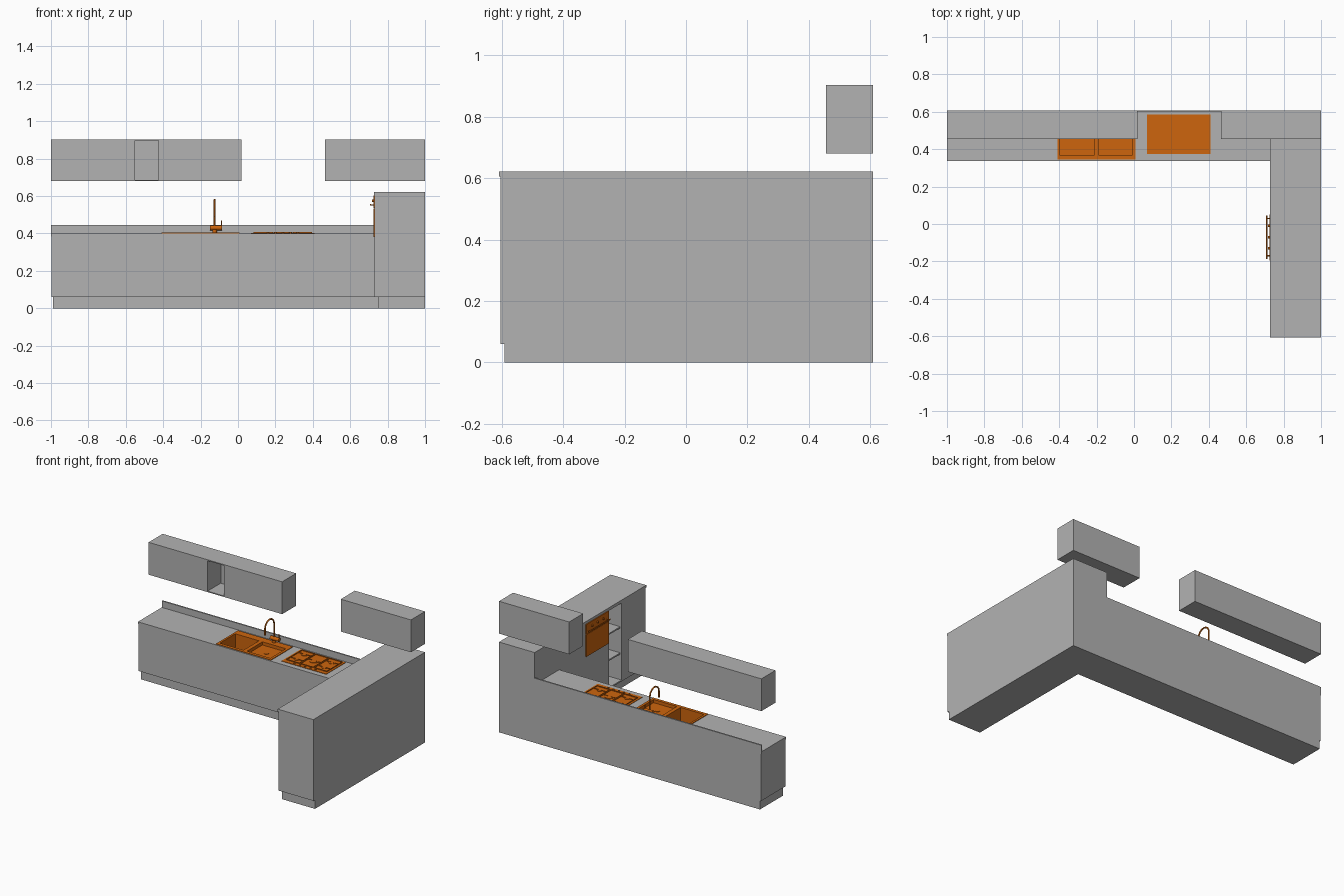
import bpy, math
from mathutils import Vector

old = bpy.data.objects.get("Cube")
if old:
    bpy.data.objects.remove(old, do_unlink=True)


def material(name, rgb):
    m = bpy.data.materials.new(name)
    m.use_nodes = True
    m.diffuse_color = (*rgb, 1)
    m.node_tree.nodes["Principled BSDF"].inputs["Base Color"].default_value = (*rgb, 1)
    return m


GREY = material("cabinet_grey", (0.45, 0.45, 0.45))
ORANGE = material("appliance_orange", (0.61, 0.13, 0.004))


def finish(name, mat):
    ob = bpy.context.object
    ob.name = name
    ob.data.materials.append(mat)
    return ob


def box(name, x, y, z, mat=GREY):
    """Box from (low, high) pairs on each axis."""
    bpy.ops.mesh.primitive_cube_add(size=1, location=[(a + b) / 2 for a, b in (x, y, z)])
    ob = finish(name, mat)
    ob.scale = [b - a for a, b in (x, y, z)]
    bpy.ops.object.transform_apply(location=False, rotation=False)
    return ob


def rod(name, start, end, radius, mat=ORANGE, sides=16):
    a, b = Vector(start), Vector(end)
    bpy.ops.mesh.primitive_cylinder_add(
        vertices=sides, radius=radius, depth=(b - a).length, location=(a + b) / 2,
        rotation=(b - a).to_track_quat("Z", "Y").to_euler())
    ob = finish(name, mat)
    bpy.ops.object.shade_smooth_by_angle()
    return ob


def cut(ob, x, y, z):
    """Cut a box-shaped hole, then drop the cutter."""
    cutter = box("cutter", x, y, z, ob.data.materials[0])
    cutter.hide_render = True
    mod = ob.modifiers.new("cut", "BOOLEAN")
    mod.operation, mod.solver, mod.object = "DIFFERENCE", "EXACT", cutter
    bpy.context.view_layer.objects.active = ob
    bpy.ops.object.modifier_apply(modifier=mod.name)
    bpy.data.objects.remove(cutter, do_unlink=True)


BACK = 0.608
TOP = 0.40

# Low run of cabinets with worktop and upstand
box("base_plinth", (-0.99, 0.75), (0.355, BACK), (0, 0.06))
base = box("base_cabinet", (-0.998, 0.73), (0.342, BACK), (0.06, 0.385))
worktop = box("worktop", (-1, 0.73), (0.338, BACK), (0.385, TOP))
box("upstand", (-1, 0.73), (0.598, BACK), (TOP, 0.445))

# Tall run with an open shelf niche facing the kitchen
box("tall_plinth", (0.75, 1), (-0.59, BACK), (0, 0.06))
tall = box("tall_cabinet", (0.73, 1), (-0.604, BACK), (0.06, 0.605))
cut(tall, (0.70, 0.98), (-0.34, -0.205), (0.07, 0.60))
box("tall_top", (0.728, 1), (-0.608, BACK), (0.605, 0.622))
for i in (1, 2):
    z = 0.07 + i * 0.18
    box(f"niche_shelf_{i}", (0.74, 0.985), (-0.34, -0.205), (z - 0.005, z + 0.005))

# Wall cabinets, the wider one with an open niche
wall_wide = box("wall_cabinet_wide", (-1, 0.018), (0.455, BACK), (0.68, 0.903))
cut(wall_wide, (-0.55, -0.425), (0.40, 0.598), (0.687, 0.896))
box("wall_cabinet_narrow", (0.465, 1), (0.455, BACK), (0.68, 0.903))

# Sink with a deep bowl and a shallow drainer
SX, SY = (-0.41, 0.008), (0.345, 0.585)
for part in (base, worktop):
    cut(part, (SX[0] + 0.005, SX[1] - 0.005), (SY[0] + 0.005, SY[1] - 0.005), (0.275, 0.5))
sink = box("sink", (SX[0] + 0.006, SX[1] - 0.006), (SY[0] + 0.006, SY[1] - 0.006), (0.28, TOP + 0.003))
rim = box("sink_rim", SX, SY, (TOP, TOP + 0.004))
for side, x, floor in (("deep", (-0.395, -0.215), 0.30), ("shallow", (-0.188, -0.01), 0.382)):
    cut(sink, x, (0.367, 0.535), (floor, 0.5))
    cut(rim, x, (0.367, 0.535), (floor, 0.5))
    mid = sum(x) / 2
    rod(f"drain_{side}", (mid, 0.45, floor - 0.002), (mid, 0.45, floor + 0.002), 0.018)
for part in (sink, rim):
    part.data.materials.clear()
    part.data.materials.append(ORANGE)

# Tap: base, cross body, lever and bent spout
FX, FY = -0.125, 0.572
rod("tap_base", (FX, FY, TOP), (FX, FY, 0.42), 0.012)
rod("tap_body", (-0.15, FY, 0.43), (-0.085, FY, 0.43), 0.013)
rod("tap_lever", (-0.09, FY, 0.43), (-0.088, FY, 0.468), 0.003)
curve = bpy.data.curves.new("tap_spout", "CURVE")
curve.dimensions = "3D"
curve.bevel_depth, curve.bevel_resolution = 0.005, 3
curve.use_fill_caps = True
R = 0.05
path = [(FX, FY, 0.43)]
for k in range(13):
    a = math.pi * k / 12
    path.append((FX, FY - R + R * math.cos(a), 0.53 + R * math.sin(a)))
path.append((FX, FY - 2 * R, 0.49))
line = curve.splines.new("POLY")
line.points.add(len(path) - 1)
for p, co in zip(line.points, path):
    p.co = (*co, 1)
curve.materials.append(ORANGE)
spout = bpy.data.objects.new("tap_spout", curve)
bpy.context.collection.objects.link(spout)

# Hob with burners, grates and knobs
box("hob_plate", (0.07, 0.41), (0.375, 0.585), (TOP, TOP + 0.003), ORANGE)
G0, G1, T = 0.405, 0.575, 0.002
for i in range(3):
    cx = 0.135 + i * 0.105
    lo, hi = cx - 0.049, cx + 0.049
    for n, x in enumerate((lo, hi)):
        box(f"grate_side_{i}_{n}", (x - T, x + T), (G0, G1), (TOP + 0.002, TOP + 0.008), ORANGE)
    for n, y in enumerate((G0, G1)):
        box(f"grate_end_{i}_{n}", (lo, hi), (y - T, y + T), (TOP + 0.002, TOP + 0.008), ORANGE)
    burners = ((0.49, 0.032),) if i == 1 else ((0.447, 0.018), (0.533, 0.022))
    for n, (y, r) in enumerate(burners):
        rod(f"burner_{i}_{n}", (cx, y, TOP), (cx, y, TOP + 0.006), r)
        for s in (-1, 1):
            xa, xb = sorted((cx + s * 0.049, cx + s * 0.012))
            box(f"grate_finger_{i}_{n}_{s}", (xa, xb), (y - T, y + T), (TOP + 0.004, TOP + 0.008), ORANGE)
for i in range(5):
    x = 0.16 + i * 0.04
    rod(f"hob_knob_{i}", (x, 0.388, TOP), (x, 0.388, TOP + 0.007), 0.006)

# Oven built into the tall run
OY = (-0.195, 0.05)
box("oven_door", (0.724, 0.735), OY, (0.38, 0.533), ORANGE)
box("oven_control_panel", (0.724, 0.735), OY, (0.537, 0.603), ORANGE)
rod("oven_handle", (0.709, -0.187, 0.553), (0.709, 0.045, 0.553), 0.004)
for i, y in enumerate((-0.17, 0.03)):
    rod(f"oven_handle_mount_{i}", (0.709, y, 0.553), (0.726, y, 0.553), 0.003)
for i in range(3):
    y = -0.13 + i * 0.06
    rod(f"oven_knob_{i}", (0.716, y, 0.575), (0.726, y, 0.575), 0.007)
